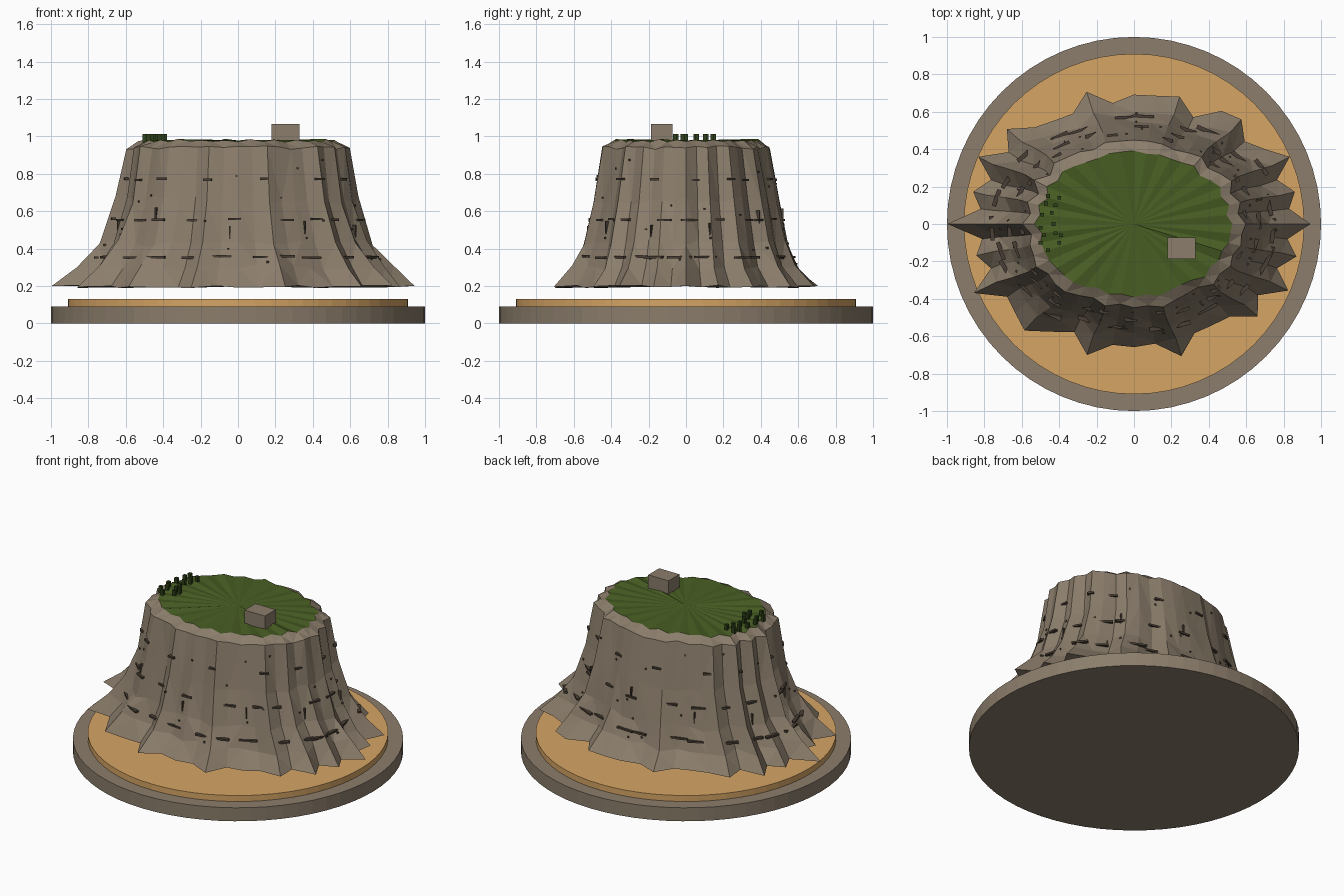
import bpy, bmesh, math, random
from mathutils import Vector, Matrix
from mathutils.bvhtree import BVHTree

if "Cube" in bpy.data.objects:
    bpy.data.objects.remove(bpy.data.objects["Cube"])

random.seed(7)


def material(name, rgb):
    lin = [((c / 255 + 0.055) / 1.055) ** 2.4 for c in rgb]
    m = bpy.data.materials.new(name)
    m.diffuse_color = (*lin, 1)
    m.use_nodes = True
    m.node_tree.nodes["Principled BSDF"].inputs["Base Color"].default_value = m.diffuse_color
    return m


rock = material("rock brown", (139, 125, 107))
sand = material("sand", (214, 165, 101))
grass = material("grass green", (72, 94, 35))
tree_green = material("dark green", (45, 64, 24))
crack = material("dark crack", (74, 64, 54))


def finish(bm, name, *mats):
    bmesh.ops.recalc_face_normals(bm, faces=bm.faces[:])
    me = bpy.data.meshes.new(name)
    bm.to_mesh(me)
    bm.free()
    for m in mats:
        me.materials.append(m)
    ob = bpy.data.objects.new(name, me)
    bpy.context.collection.objects.link(ob)
    return ob


def disc(name, radius, z0, z1, mat):
    bm = bmesh.new()
    bmesh.ops.create_cone(bm, cap_ends=True, segments=64, radius1=radius, radius2=radius,
                          depth=z1 - z0, matrix=Matrix.Translation((0, 0, (z0 + z1) / 2)))
    finish(bm, name, mat)


def add_box(bm, centre, size, rot=Matrix.Identity(4)):
    bmesh.ops.create_cube(bm, size=1, matrix=Matrix.Translation(centre) @ rot @ Matrix.Diagonal((*size, 1)))


# Round plinth with a sand bed
disc("plinth", 1.0, 0, 0.09, rock)
disc("sand_bed", 0.91, 0.09, 0.13, sand)

# Ridge strength of each column around the foot of the cliff
ridge = [1.10, .98, 1.04, .97, 1.12, 1.03, .98, 1.10, 1.09, .97, 1.10, 1.08,
         1.08, 1.02, 1.14, 1.00, 1.00, 1.02, 1.12, .99, 1.12, .97, 1.04, .97,
         1.16, .96, 1.02, .97, 1.15, 1.00, 1.05, 1.12, 1.04, .98, 1.13, 1.02,
         1.03, 1.01, 1.14, .99, .98, .98, 1.09, .98, 1.11, .97, 1.05, .97]
N = len(ridge)
wobble = [random.uniform(-.025, .025) for _ in range(N)]
# Cliff rings: height, half width, half depth, ridge share, height jitter
levels = [(.197, .89, .665, 1.0, .008), (.30, .80, .585, .8, .015), (.43, .705, .54, .6, .02),
          (.66, .63, .495, .5, .02), (.94, .585, .445, .4, .01), (.977, .52, .385, .3, .0)]

# Cliff body with a grass cap
bm = bmesh.new()
rings = []
for li, (z, rx, ry, share, jit) in enumerate(levels):
    ring = []
    for i in range(N):
        t = math.tau * i / N
        f = 1 + (ridge[i] - 1.04) * share
        if li:
            f += wobble[i] + random.uniform(-.01, .01)
        dz = random.uniform(-jit, jit)
        if li == len(levels) - 1:
            dz = (.006 if i % 2 else -.006) + random.uniform(-.004, .004)
        ring.append(bm.verts.new((rx * f * math.cos(t), ry * f * math.sin(t), z + dz)))
    rings.append(ring)
for lo, hi in zip(rings, rings[1:]):
    for i in range(N):
        j = (i + 1) % N
        a, b, c, d = lo[i], lo[j], hi[j], hi[i]
        if i % 2:
            bm.faces.new((a, b, c))
            bm.faces.new((a, c, d))
        else:
            bm.faces.new((a, b, d))
            bm.faces.new((b, c, d))
top = bm.verts.new((0, 0, .978))
under = bm.verts.new((0, 0, .2))
for i in range(N):
    j = (i + 1) % N
    bm.faces.new((rings[-1][i], rings[-1][j], top)).material_index = 1
    bm.faces.new((rings[0][j], rings[0][i], under))
bm.normal_update()
cliff = BVHTree.FromBMesh(bm)
finish(bm, "cliff", rock, grass)

# Dark ledges, pits and upright cracks seated on the cliff surface
bm = bmesh.new()


def mark(t, z, size):
    out = Vector((math.cos(t), math.sin(t) * .75, 0))
    hit = cliff.ray_cast(out * 3 + Vector((0, 0, z)), -out.normalized())[0]
    if hit is None:
        return
    tangent = Vector((-math.sin(t), .75 * math.cos(t), 0))
    rot = Matrix.Rotation(math.atan2(tangent.y, tangent.x), 4, "Z")
    add_box(bm, hit, size, rot)


for z, count, length in ((.355, 26, .115), (.555, 20, .08), (.77, 14, .05)):
    for k in range(count):
        t = math.tau * (k + random.uniform(-.3, .3)) / count
        mark(t, z + random.uniform(-.004, .004), (length * random.uniform(.8, 1.15), .022, .012))
for k in range(36):
    mark(random.uniform(0, math.tau), random.uniform(.28, .88), (.01, .012, .01))
for k in range(10):
    mark(math.tau * (k + .4) / 10, random.uniform(.45, .65), (.008, .02, .07))
finish(bm, "ledge_cracks", crack)

# Stone hut on the summit
bm = bmesh.new()
add_box(bm, (.255, -.13, 1.02), (.15, .115, .09))
finish(bm, "summit_hut", rock)

# Small grove at the left rim
bm = bmesh.new()
for x, y in ((-.50, -.02), (-.48, -.06), (-.50, -.10), (-.42, -.05), (-.39, -.06), (-.40, -.10),
             (-.46, -.14), (-.43, 0), (-.49, .05), (-.44, .06), (-.42, .10), (-.47, .11),
             (-.46, .15), (-.40, .14)):
    add_box(bm, (x, y, .99), (.02, .02, .045))
finish(bm, "grove", tree_green)
